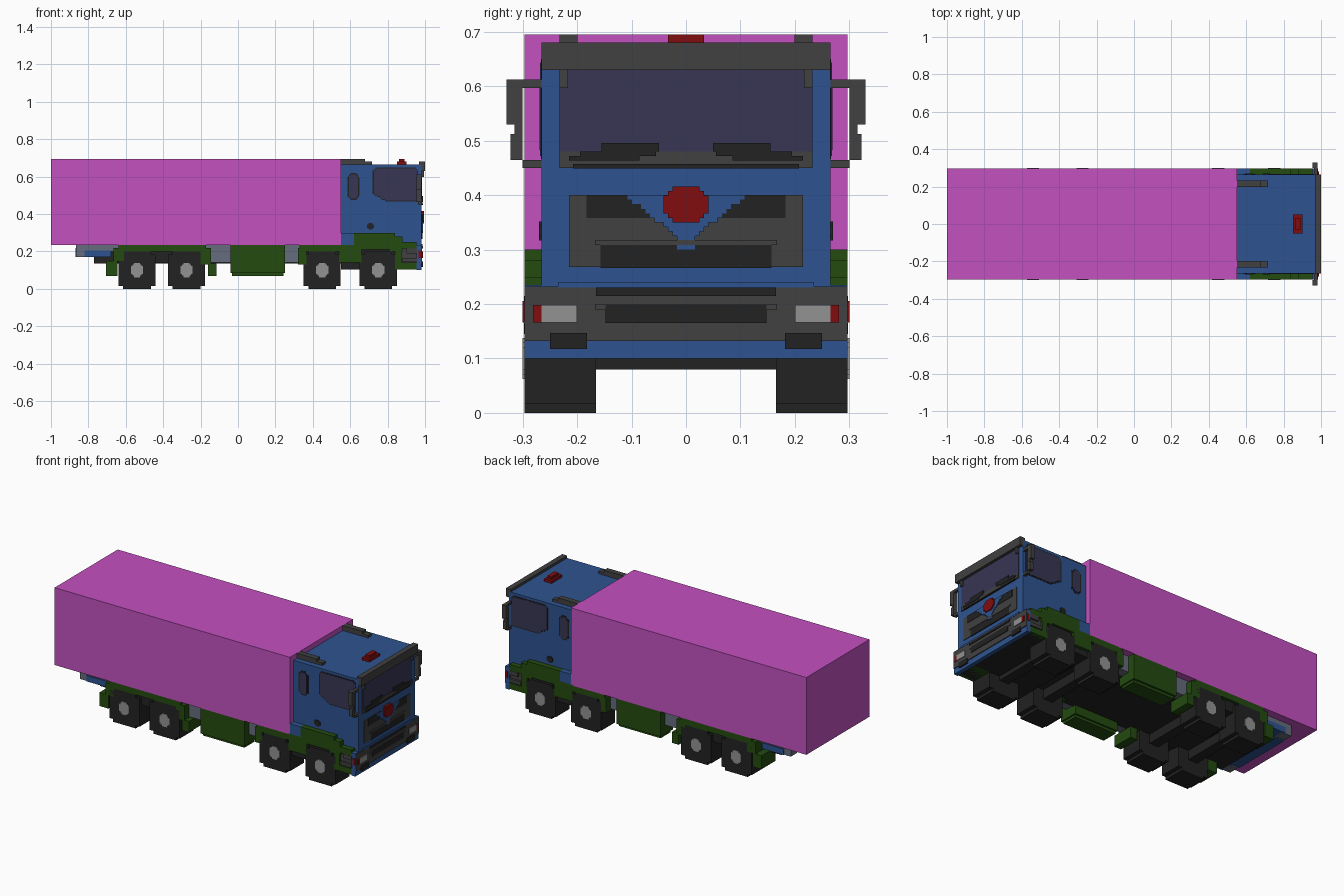
import bpy, bmesh, math
from mathutils import Matrix, Vector

cube = bpy.data.objects.get("Cube")
if cube:
    bpy.data.objects.remove(cube, do_unlink=True)

U = 0.00826  # fine block size


def material(name, rgb):
    m = bpy.data.materials.new(name)
    m.use_nodes = True
    c = (*rgb, 1.0)
    m.diffuse_color = c
    b = m.node_tree.nodes["Principled BSDF"]
    b.inputs["Base Color"].default_value = c
    b.inputs["Roughness"].default_value = 0.8
    return m


PINK = material("cargo pink", (0.55, 0.083, 0.53))
BLUE = material("cab blue", (0.027, 0.088, 0.28))
GREEN = material("fender green", (0.017, 0.07, 0.005))
GREY = material("trim grey", (0.052, 0.052, 0.052))
BLACK = material("rubber black", (0.016, 0.016, 0.016))
GLASS = material("window glass", (0.04, 0.036, 0.088))
RED = material("signal red", (0.22, 0.004, 0.005))
LIGHT = material("lamp grey", (0.29, 0.29, 0.29))
STEEL = material("frame steel", (0.13, 0.15, 0.20))


def part(name, mat, boxes, mirror=False):
    """One object made of boxes (x0, x1, y0, y1, z0, z1), optionally mirrored in y."""
    bm = bmesh.new()
    todo = list(boxes)
    if mirror:
        todo += [(a, b, -d, -c, e, f) for a, b, c, d, e, f in boxes]
    for x0, x1, y0, y1, z0, z1 in todo:
        mtx = Matrix.Translation(((x0 + x1) / 2, (y0 + y1) / 2, (z0 + z1) / 2))
        mtx = mtx @ Matrix.Diagonal((x1 - x0, y1 - y0, z1 - z0, 1))
        bmesh.ops.create_cube(bm, size=1, matrix=mtx)
    me = bpy.data.meshes.new(name)
    bm.to_mesh(me)
    bm.free()
    me.materials.append(mat)
    ob = bpy.data.objects.new(name, me)
    bpy.context.collection.objects.link(ob)
    return ob


def rows(z0, z1, step, span):
    """Stacked strips: span(z) gives the (low, high) extent of each strip."""
    n = max(1, round((z1 - z0) / step))
    h = (z1 - z0) / n
    return [(*span(z0 + (i + 0.5) * h), z0 + i * h, z0 + (i + 1) * h) for i in range(n)]


def octagon(c, zc, r, flat):
    """Stepped octagon extent around centre (c, zc)."""
    def span(z):
        w = min(r, flat + r - abs(z - zc))
        w = round(w / U) * U
        return c - w, c + w
    return span


# Cargo body
part("cargo_box", PINK, [(-1, 0.55, -0.297, 0.297, 0.235, 0.695)])

# Cab shell
part("cab_body", BLUE, [(0.55, 0.98, -0.265, 0.265, 0.20, 0.665),
                        (0.55, 0.62, -0.297, 0.297, 0.235, 0.30),
                        (0.955, 0.98, -0.297, 0.297, 0.10, 0.235)])
part("cab_underside", BLACK, [(0.55, 0.955, -0.28, 0.28, 0.105, 0.21)])

# Windscreen, wipers and sun visor
FX = 0.98
part("windscreen", GLASS, [(FX, FX + 0.004, -0.232, 0.232, 0.478, 0.63)])
part("cowl", GREY, [(FX, FX + 0.006, -0.232, 0.232, 0.45, 0.463),
                    (FX, FX + 0.006, -0.232, 0.232, 0.463, 0.48)])
part("wipers", BLACK, [(FX, FX + 0.009, 0.05, 0.155, 0.480, 0.496),
                       (FX, FX + 0.009, 0.055, 0.195, 0.472, 0.480),
                       (FX, FX + 0.009, 0.085, 0.215, 0.464, 0.472),
                       (FX, FX + 0.009, 0.0, 0.208, 0.449, 0.457)], True)
part("sun_visor", GREY, [(0.968, 1.0, -0.265, 0.265, 0.63, 0.68)])
part("visor_brackets", GREY, [(0.97, 0.994, 0.217, 0.232, 0.597, 0.63)], True)

# Grille panel, slots and the blue centre wedge
part("grille_panel", GREY, [(FX, FX + 0.004, -0.215, 0.215, 0.268, 0.40),
                            (FX, FX + 0.008, -0.167, 0.167, 0.308, 0.318)])
slot = rows(0.358, 0.40, U, lambda z: (0.055 + max(0, (0.4 - z) * 0.2), 0.183))
part("upper_slots", BLACK, [(FX, FX + 0.006, *s) for s in slot], True)
part("lower_slot", BLACK, [(FX, FX + 0.006, -0.157, 0.157, 0.266, 0.308)])


def wedge(z):
    w = 0.018 if z < 0.325 else 0.018 + (z - 0.325) * 1.25
    w = round(w / U) * U
    return -w, w


part("grille_wedge", BLUE, [(FX, FX + 0.008, *s) for s in rows(0.30, 0.40, U, wedge)])
part("badge", RED, [(FX, FX + 0.014, *s)
                    for s in rows(0.350, 0.416, U, octagon(0, 0.383, 0.042, 0.012))])

# Bumper with slots and lamps
part("bumper", GREY, [(FX, FX + 0.005, -0.297, 0.297, 0.132, 0.232),
                      (FX, FX + 0.008, -0.167, 0.167, 0.19, 0.2)])
part("bumper_upper_edge", BLUE, [(FX, FX + 0.006, -0.235, 0.235, 0.230, 0.240)])
part("bumper_slots", BLACK, [(FX, FX + 0.009, -0.165, 0.165, 0.215, 0.230),
                             (FX, FX + 0.009, -0.148, 0.148, 0.165, 0.198)])
part("fog_lamps", BLACK, [(FX, FX + 0.009, 0.182, 0.25, 0.117, 0.147)], True)
part("headlamps", LIGHT, [(FX, FX + 0.009, 0.20, 0.265, 0.166, 0.198)], True)
part("turn_lamps", RED, [(FX - 0.015, FX + 0.009, 0.265, 0.281, 0.166, 0.198),
                         (0.965, FX, 0.290, 0.300, 0.166, 0.206)], True)

# Door windows with clipped corners, quarter windows and handles
def door_span(z):
    low = 0.728 + max(0, 0.51 - z) * 1.6 + max(0, z - 0.63) * 0.8
    return round(low / U) * U, 0.958 - max(0, z - 0.63) * 0.6


def side_strips(spans, y0, y1):
    return [(a, b, y0, y1, c, d) for a, b, c, d in spans]


part("door_windows", GLASS, side_strips(rows(0.472, 0.644, U, door_span), 0.262, 0.268), True)
part("door_window_frames", BLACK, side_strips(
    rows(0.466, 0.650, U, lambda z: (door_span(z)[0] - U, door_span(z)[1] + U / 2)),
    0.262, 0.2665), True)


def quarter(grow):
    def span(z):
        w = 0.032 - max(0, abs(z - 0.547) - 0.05) * 0.9 - grow
        return 0.617 - w, 0.617 + w
    return span


part("quarter_window_frames", BLACK, side_strips(rows(0.475, 0.619, U, quarter(0)), 0.262, 0.2665), True)
part("quarter_windows", GLASS, side_strips(rows(0.483, 0.611, U, quarter(U)), 0.262, 0.269), True)
part("door_handles", BLACK, [(0.69, 0.728, 0.262, 0.270, 0.325, 0.345),
                             (0.698, 0.72, 0.262, 0.270, 0.317, 0.352)], True)

# Mirrors with arms
part("mirrors", GREY, [(0.955, 0.98, 0.30, 0.33, 0.53, 0.612),
                       (0.955, 0.98, 0.30, 0.315, 0.48, 0.53),
                       (0.955, 0.98, 0.30, 0.322, 0.465, 0.512),
                       (0.962, 0.98, 0.262, 0.305, 0.597, 0.612),
                       (0.962, 0.98, 0.262, 0.30, 0.450, 0.465)], True)

# Roof rails and beacon
part("roof_rails", GREY, [(0.55, 0.68, 0.199, 0.232, 0.66, 0.695),
                          (0.68, 0.716, 0.199, 0.232, 0.66, 0.68)], True)
part("beacon", RED, [(0.85, 0.90, -0.05, 0.05, 0.66, 0.68),
                     (0.862, 0.89, -0.033, 0.033, 0.68, 0.695)])

# Chassis
part("chassis", BLACK, [(-0.77, 0.56, -0.20, 0.20, 0.135, 0.235),
                        (-0.66, -0.16, -0.28, 0.28, 0.14, 0.215),
                        (0.33, 0.56, -0.28, 0.28, 0.14, 0.215)])
part("frame_rails", STEEL, [(-0.865, 0.55, 0.19, 0.25, 0.20, 0.236),
                            (-0.865, -0.80, 0.19, 0.25, 0.17, 0.20),
                            (-0.18, -0.04, 0.20, 0.255, 0.14, 0.236),
                            (0.25, 0.32, 0.20, 0.255, 0.14, 0.236)], True)
part("rear_beam", BLUE, [(-0.87, -0.70, -0.18, 0.18, 0.17, 0.22),
                         (-0.82, -0.68, -0.255, 0.255, 0.17, 0.205)])

# Fenders and side tanks
YI, YO = 0.165, 0.297
part("rear_fenders", GREEN, [(-0.64, -0.17, YI, YO, 0.20, 0.236),
                             (-0.665, -0.61, YI, YO, 0.15, 0.22),
                             (-0.705, -0.645, YI, YO, 0.07, 0.15),
                             (-0.20, -0.145, YI, YO, 0.13, 0.22),
                             (-0.16, -0.115, YI, YO, 0.07, 0.135)], True)
part("front_fenders", GREEN, [(0.62, 0.84, YI, YO, 0.21, 0.30),
                              (0.81, 0.88, YI, YO, 0.20, 0.28),
                              (0.86, 0.955, YI, YO, 0.215, 0.25),
                              (0.84, 0.955, YI, YO, 0.105, 0.14),
                              (0.84, 0.875, YI, YO, 0.13, 0.22),
                              (0.33, 0.62, YI, YO, 0.20, 0.236),
                              (0.54, 0.66, YI, YO, 0.14, 0.24),
                              (0.32, 0.365, YI, YO, 0.13, 0.22)], True)
part("cab_steps", GREY, [(0.875, 0.955, 0.20, 0.285, 0.14, 0.215),
                         (0.90, 0.957, 0.20, 0.298, 0.19, 0.215),
                         (0.88, 0.957, 0.20, 0.298, 0.145, 0.165)], True)
part("side_tanks", GREEN, [(-0.04, 0.25, 0.18, 0.297, 0.085, 0.235),
                           (-0.032, 0.242, 0.19, 0.285, 0.07, 0.085)], True)

# Wheels, hubs and axles
for i, wx in enumerate((-0.54, -0.275, 0.45, 0.75), 1):
    tyre = rows(0, 0.2, 2 * U, octagon(wx, 0.1, 0.1, 0.07))
    hub = rows(0.062, 0.138, U, octagon(wx, 0.1, 0.036, 0.014))
    part(f"tyres_{i}", BLACK, side_strips(tyre, YI, YO), True)
    part(f"hubs_{i}", LIGHT, side_strips(hub, 0.28, YO + 0.003), True)
    part(f"axle_{i}", BLACK, [(wx - 0.03, wx + 0.03, -0.18, 0.18, 0.08, 0.15)])
